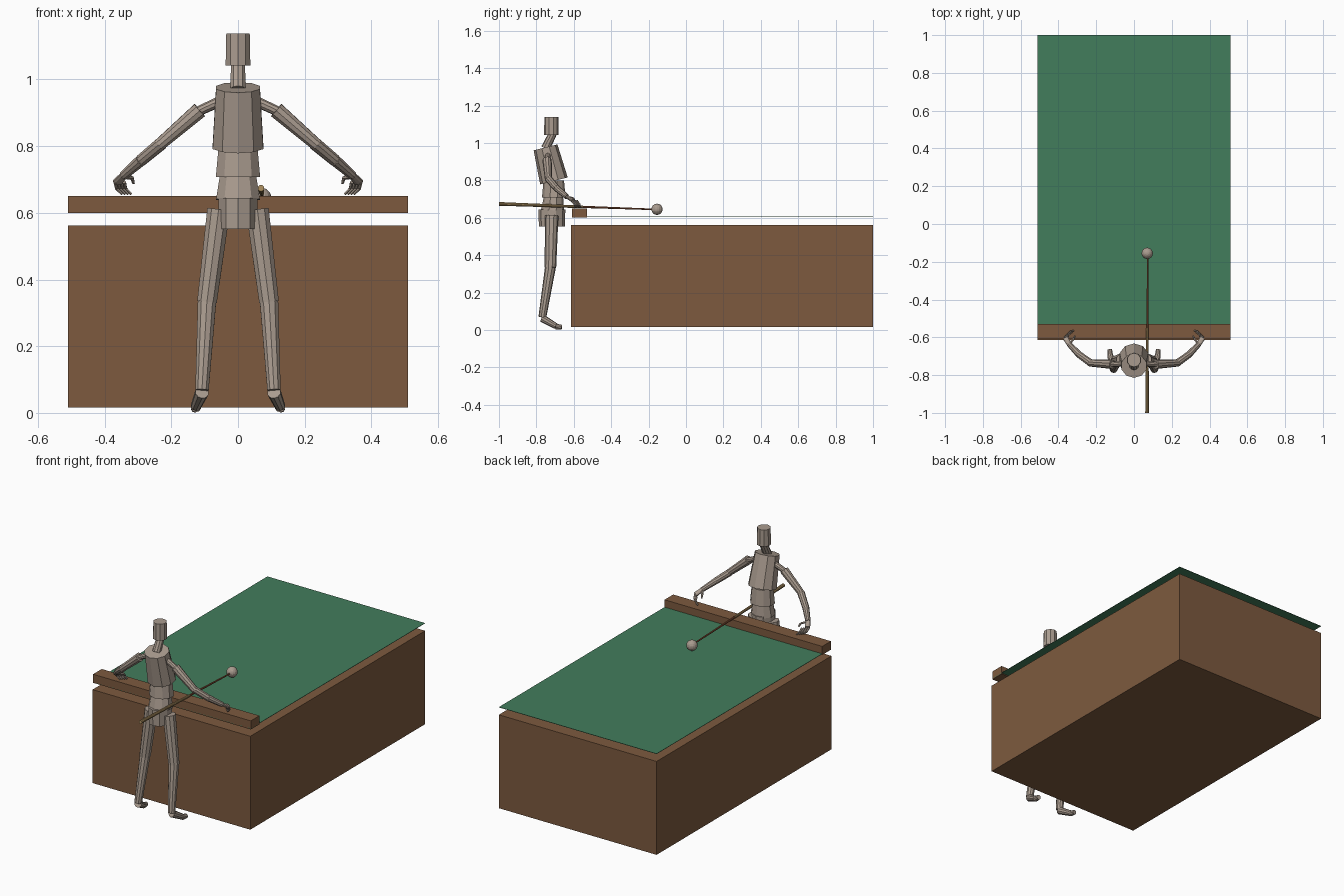
import bpy
import bmesh
from mathutils import Vector, Matrix

cube = bpy.data.objects.get("Cube")
if cube:
    bpy.data.objects.remove(cube, do_unlink=True)


def material(name, rgb):
    m = bpy.data.materials.new(name)
    m.use_nodes = True
    colour = (*rgb, 1)
    m.diffuse_color = colour
    m.node_tree.nodes["Principled BSDF"].inputs["Base Color"].default_value = colour
    return m


WOOD = material("brown wood", (0.205, 0.102, 0.049))
FELT = material("green felt", (0.055, 0.205, 0.107))
GREY = material("warm grey", (0.40, 0.33, 0.275))
TAN = material("tan wood", (0.42, 0.28, 0.12))
RED = material("red brown wood", (0.26, 0.09, 0.04))


def finish(name, bm, mat):
    me = bpy.data.meshes.new(name)
    bm.to_mesh(me)
    bm.free()
    me.materials.append(mat)
    ob = bpy.data.objects.new(name, me)
    bpy.context.collection.objects.link(ob)
    return ob


def box(name, low, high, mat):
    low, high = Vector(low), Vector(high)
    bm = bmesh.new()
    bmesh.ops.create_cube(bm, size=1, matrix=Matrix.Translation((low + high) / 2)
                          @ Matrix.Diagonal((*(high - low), 1)))
    return finish(name, bm, mat)


def limb(name, a, b, r1, r2, mat=GREY, sides=10, depth=1.0):
    """Tapered cylinder from a to b; depth scales it front to back."""
    a, b = Vector(a), Vector(b)
    z = (b - a).normalized()
    x = Vector((1, 0, 0))
    x = (x - z * x.dot(z)).normalized()
    y = z.cross(x)
    rot = Matrix((x, y, z)).transposed().to_4x4()
    bm = bmesh.new()
    bmesh.ops.create_cone(bm, cap_ends=True, segments=sides, radius1=r1, radius2=r2,
                          depth=(b - a).length,
                          matrix=Matrix.Translation((a + b) / 2) @ rot
                          @ Matrix.Diagonal((1, depth, 1, 1)))
    return finish(name, bm, mat)


def chain(name, points, radii, sides=8):
    """Row of tapered segments through the points."""
    for i in range(len(points) - 1):
        limb(f"{name}_{i + 1}", points[i], points[i + 1], radii[i], radii[i + 1], sides=sides)


# Table
box("table_body", (-0.51, -0.615, 0.016), (0.51, 1, 0.562), WOOD)
box("front_rail", (-0.51, -0.61, 0.60), (0.51, -0.53, 0.65), WOOD)
box("felt", (-0.51, -0.61, 0.605), (0.51, 1, 0.607), FELT)

# Cue and ball
limb("cue_butt", (0.069, -1, 0.674), (0.071, -0.55, 0.658), 0.010, 0.007, TAN)
limb("cue_shaft", (0.071, -0.55, 0.658), (0.073, -0.18, 0.645), 0.006, 0.004, RED)
bm = bmesh.new()
bmesh.ops.create_uvsphere(bm, u_segments=16, v_segments=10, radius=0.03,
                          matrix=Matrix.Translation((0.07, -0.155, 0.645)))
finish("ball", bm, GREY)

# Head and torso
limb("head", (0, -0.72, 1.042), (0, -0.72, 1.138), 0.039, 0.037)
limb("neck", (0, -0.752, 0.97), (0, -0.712, 1.05), 0.024, 0.022)
limb("chest", (0, -0.706, 0.797), (0, -0.751, 0.976), 0.080, 0.069, depth=0.95)
limb("upper_waist", (0, -0.707, 0.707), (0, -0.707, 0.80), 0.070, 0.061, depth=0.9)
limb("lower_waist", (0, -0.713, 0.64), (0, -0.708, 0.712), 0.069, 0.057, depth=0.9)
limb("pelvis", (0, -0.717, 0.552), (0, -0.717, 0.645), 0.060, 0.062, depth=1.16)

# Arms and legs, right then left
for side, s in (("right", -1), ("left", 1)):
    def p(x, y, z):
        return (s * x, y, z)

    limb(side + "_collar", p(0.02, -0.735, 0.95), p(0.118, -0.743, 0.905), 0.017, 0.015)
    limb(side + "_upper_arm", p(0.115, -0.743, 0.908), p(0.237, -0.735, 0.803), 0.025, 0.019)
    chain(side + "_forearm",
          [p(0.23, -0.735, 0.808), p(0.29, -0.692, 0.758), p(0.343, -0.637, 0.712)],
          [0.020, 0.0185, 0.014], 10)
    wrist, knuckles = p(0.343, -0.637, 0.712), p(0.362, -0.605, 0.692)
    limb(side + "_palm", wrist, knuckles, 0.013, 0.015, depth=0.7)
    # Curled fingers and thumb
    for i in range(4):
        t = i * 0.009
        chain(f"{side}_finger_{i + 1}",
              [p(0.368 - t, -0.612 + t, 0.692), p(0.364 - t, -0.596 + t, 0.672),
               p(0.347 - t, -0.592 + t, 0.656)],
              [0.006, 0.005, 0.004], 6)
    chain(side + "_thumb",
          [p(0.338, -0.632, 0.708), p(0.318, -0.605, 0.705), p(0.313, -0.592, 0.688)],
          [0.007, 0.006, 0.004], 6)

    limb(side + "_thigh", p(0.058, -0.718, 0.61), p(0.093, -0.725, 0.333), 0.036, 0.031)
    limb(side + "_shin", p(0.093, -0.725, 0.335), p(0.108, -0.768, 0.068), 0.029, 0.021)
    limb(side + "_foot", p(0.108, -0.768, 0.062), p(0.126, -0.695, 0.020), 0.021, 0.016)
    limb(side + "_toes", p(0.126, -0.695, 0.018), p(0.129, -0.664, 0.014), 0.016, 0.013)
